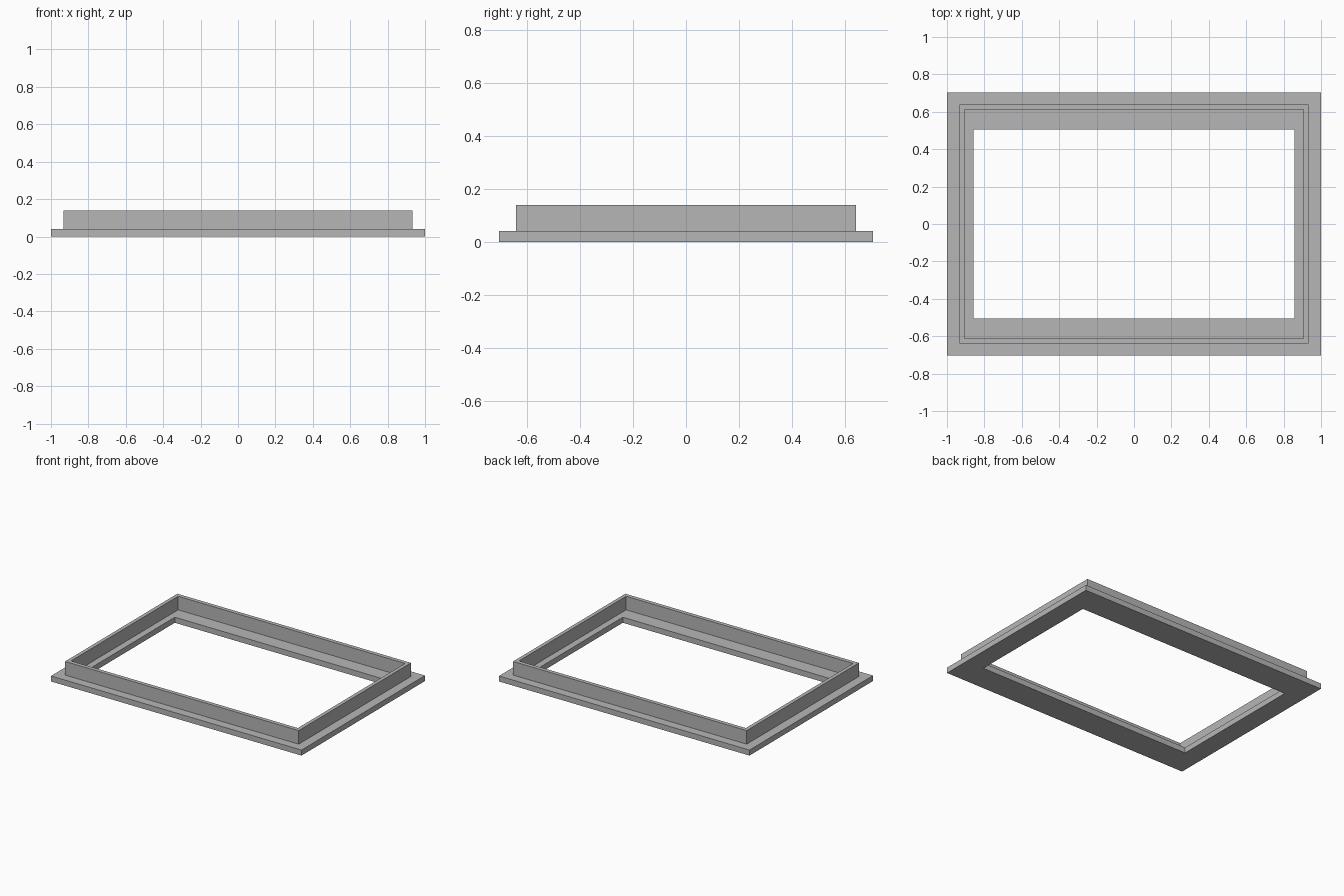
import bpy
import bmesh

cube = bpy.data.objects.get("Cube")
if cube:
    bpy.data.objects.remove(cube, do_unlink=True)

# Single flat grey
grey = bpy.data.materials.new("plain_grey")
grey.use_nodes = True
colour = (0.47, 0.47, 0.47, 1)
grey.diffuse_color = colour
grey.node_tree.nodes["Principled BSDF"].inputs["Base Color"].default_value = colour


def rectangular_ring(name, outer, inner, bottom, top):
    """Sweep a rectangular section around four mitred corners."""
    bm = bmesh.new()
    section = [(outer, bottom), (outer, top), (inner, top), (inner, bottom)]
    loops = [
        [bm.verts.new((sx * half[0], sy * half[1], z))
         for sx, sy in ((-1, -1), (1, -1), (1, 1), (-1, 1))]
        for half, z in section
    ]
    for i, loop in enumerate(loops):
        following = loops[(i + 1) % 4]
        for j in range(4):
            k = (j + 1) % 4
            bm.faces.new((loop[j], loop[k], following[k], following[j]))
    bmesh.ops.recalc_face_normals(bm, faces=bm.faces)
    mesh = bpy.data.meshes.new(name)
    bm.to_mesh(mesh)
    bm.free()
    mesh.materials.append(grey)
    ring = bpy.data.objects.new(name, mesh)
    bpy.context.collection.objects.link(ring)
    return ring


# Wide flat flange, then the thin wall standing on it
rectangular_ring("base_flange", (1.0, 0.704), (0.858, 0.505), 0.0, 0.04)
rectangular_ring("upstand_wall", (0.933, 0.64), (0.906, 0.611), 0.04, 0.138)
